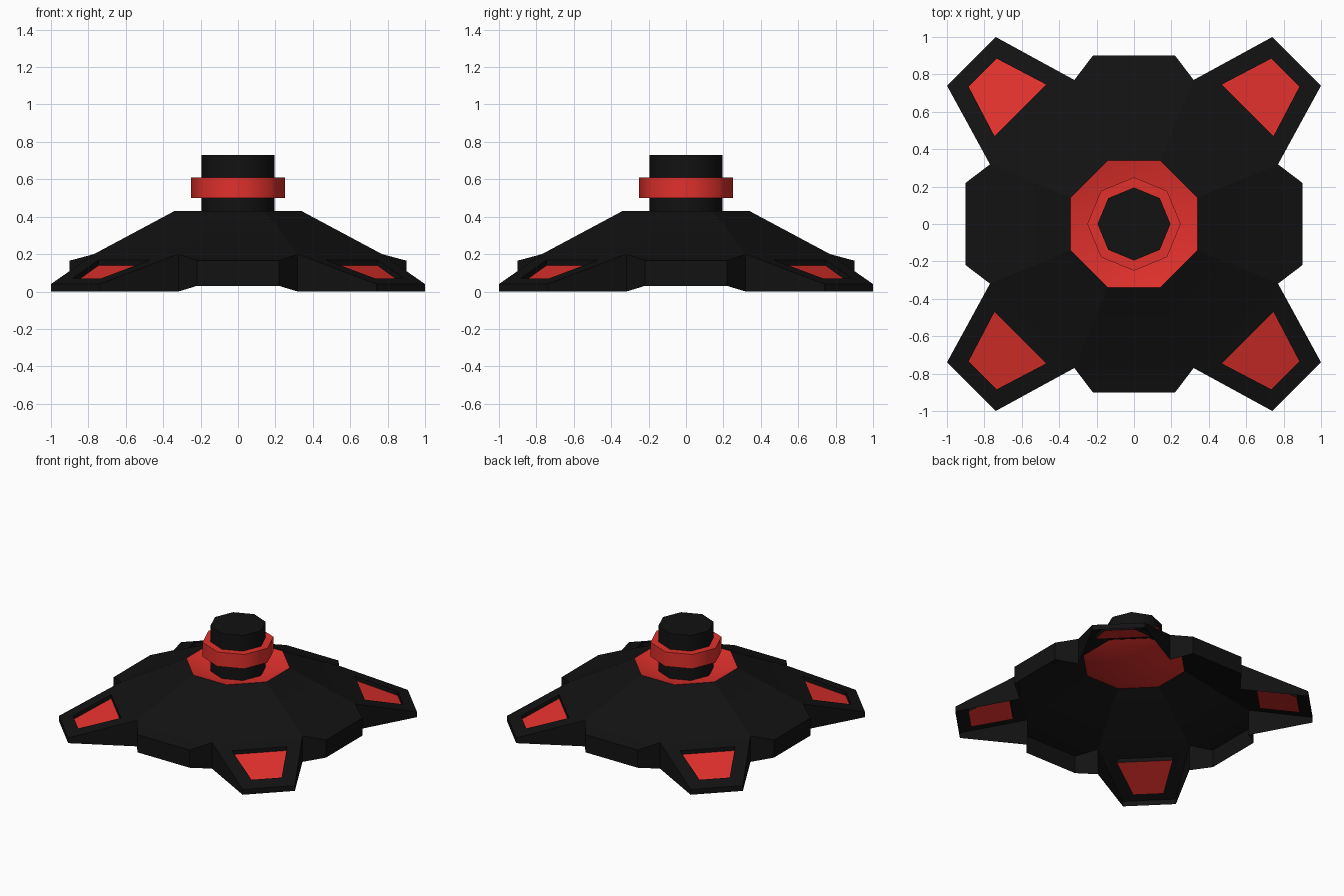
import bpy, bmesh, math
from mathutils import Matrix, Vector

if "Cube" in bpy.data.objects:
    bpy.data.objects.remove(bpy.data.objects["Cube"])


def material(name, color):
    m = bpy.data.materials.new(name)
    m.diffuse_color = color
    m.use_nodes = True
    m.node_tree.nodes["Principled BSDF"].inputs["Base Color"].default_value = m.diffuse_color
    return m


BLACK = material("black_paint", (0.006, 0.006, 0.006, 1))
RED = material("red_paint", (0.75, 0.03, 0.025, 1))


def finish(name, bm, mat, smooth=None):
    bmesh.ops.remove_doubles(bm, verts=bm.verts, dist=1e-4)
    bmesh.ops.recalc_face_normals(bm, faces=bm.faces)
    me = bpy.data.meshes.new(name)
    bm.to_mesh(me)
    bm.free()
    me.materials.append(mat)
    ob = bpy.data.objects.new(name, me)
    bpy.context.collection.objects.link(ob)
    if smooth:
        bpy.ops.object.select_all(action='DESELECT')
        ob.select_set(True)
        bpy.context.view_layer.objects.active = ob
        bpy.ops.object.shade_smooth_by_angle(angle=math.radians(smooth))
    return ob


def octagon(bm, r, z, flat=True):
    """Eight verts; flat=True gives r as the distance to the sides."""
    R = r / math.cos(math.pi / 8) if flat else r
    off = math.pi / 8 if flat else 0
    return [bm.verts.new((R * math.cos(off + i * math.pi / 4),
                          R * math.sin(off + i * math.pi / 4), z)) for i in range(8)]


def bridge(bm, a, b):
    n = len(a)
    return [bm.faces.new((a[i], a[(i + 1) % n], b[(i + 1) % n], b[i])) for i in range(n)]


def verts(bm, pts, angle):
    rot = Matrix.Rotation(angle, 3, 'Z')
    return [bm.verts.new(rot @ Vector(p)) for p in pts]


HALF = 0.77 * math.tan(math.pi / 8)   # half length of a hull side


def leg_z(r):
    return 0.2 + (r - 0.77) * (0.04 - 0.2) / (1.23 - 0.77)


# Hull: open-bottomed shell with sloping roof, side bays and corner legs
bm = bmesh.new()
bridge(bm, octagon(bm, 0.77, 0.2), octagon(bm, 0.34, 0.43))

for k in range(4):
    # Side bay, pushed out from each straight side
    a = k * math.pi / 2
    inner = verts(bm, [(0.77, -HALF, 0), (0.77, HALF, 0), (0.77, HALF, 0.2), (0.77, -HALF, 0.2)], a)
    outer = verts(bm, [(0.9, -0.22, 0.03), (0.9, 0.22, 0.03), (0.9, 0.22, 0.165), (0.9, -0.22, 0.165)], a)
    for i in (1, 2, 3):
        j = (i + 1) % 4
        bm.faces.new((inner[i], inner[j], outer[j], outer[i]))
    bm.faces.new(outer)

    # Corner leg with a sunken opening in its sloping top
    a += math.pi / 4
    foot = verts(bm, [(0.77, -HALF, 0), (1.23, -0.184, 0), (1.23, 0.184, 0), (0.77, HALF, 0)], a)
    top = verts(bm, [(0.77, -HALF, 0.2), (1.23, -0.184, 0.04), (1.23, 0.184, 0.04), (0.77, HALF, 0.2)], a)
    for i in range(3):
        bm.faces.new((foot[i], foot[i + 1], top[i + 1], top[i]))
    rim_pts = [(r, y, leg_z(r)) for r, y in ((0.86, -0.195), (1.145, -0.106), (1.145, 0.106), (0.86, 0.195))]
    low_pts = [(x, y, z - 0.03) for x, y, z in rim_pts]
    rim = verts(bm, rim_pts, a)
    bridge(bm, top, rim)
    bridge(bm, rim, verts(bm, low_pts, a))

    # Red panel at the bottom of the opening
    pm = bmesh.new()
    pm.faces.new(verts(pm, low_pts, a))
    finish(f"leg_panel_{k + 1}", pm, RED)
finish("hull_shell", bm, BLACK, 20)

# Shallow red dish set into the roof
bm = bmesh.new()
rim, floor = octagon(bm, 0.34, 0.43), octagon(bm, 0.2, 0.385)
bridge(bm, rim, floor)
bm.faces.new(floor)
dish = finish("roof_dish", bm, RED, 50)

# Central post
bm = bmesh.new()
low, high = octagon(bm, 0.195, 0.385, False), octagon(bm, 0.195, 0.73, False)
bridge(bm, low, high)
bm.faces.new(high)
finish("center_post", bm, BLACK, 50)

# Red collar around the post
bm = bmesh.new()
loops = [octagon(bm, r, z, False) for r, z in ((0.195, 0.5), (0.25, 0.5), (0.25, 0.61), (0.195, 0.61))]
for i in range(4):
    bridge(bm, loops[i], loops[(i + 1) % 4])
finish("post_collar", bm, RED, 50)
